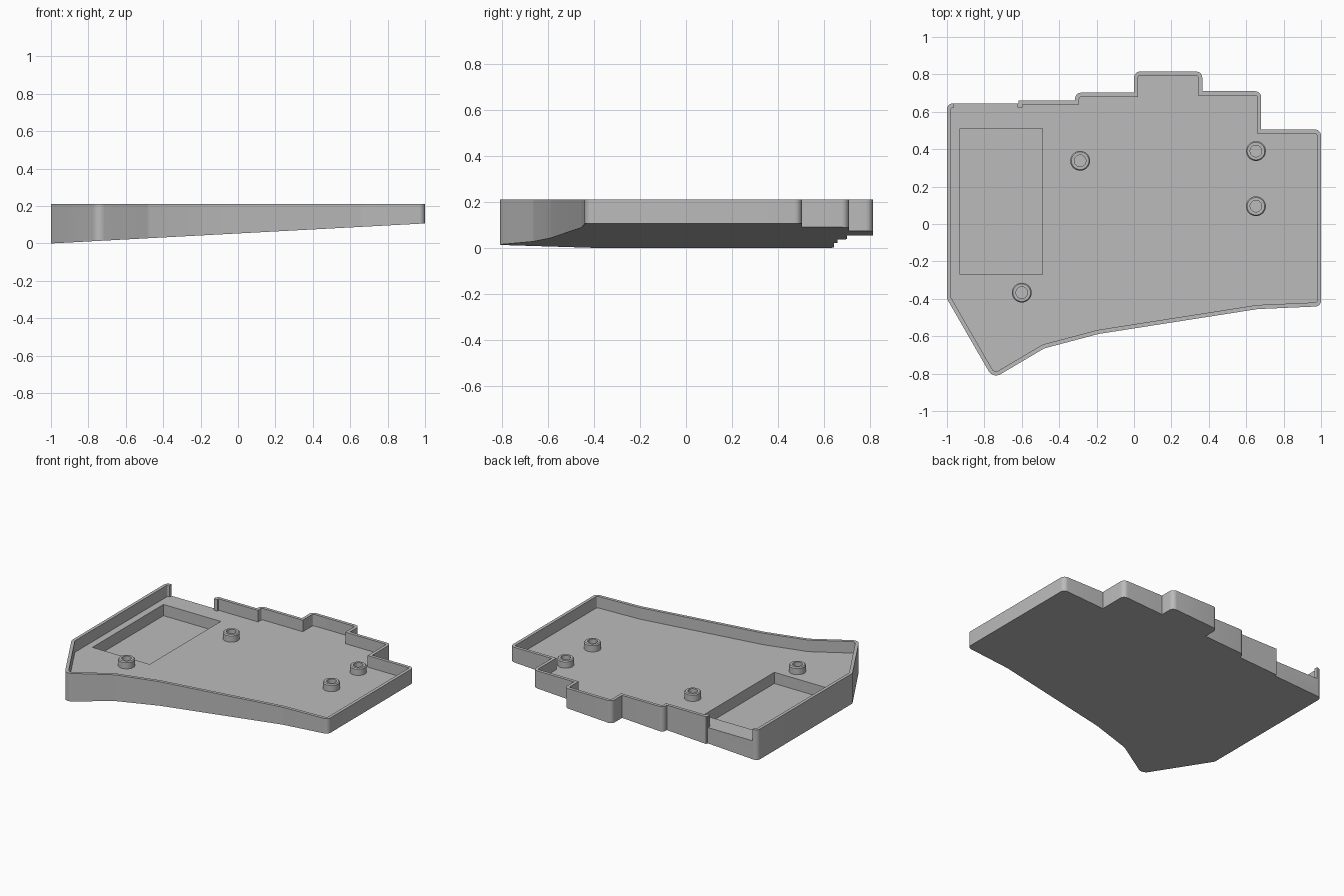
import bpy, bmesh, math
from mathutils import Vector

if "Cube" in bpy.data.objects:
    bpy.data.objects.remove(bpy.data.objects["Cube"], do_unlink=True)

TOP, FLOOR, POCKET, WALL = 0.21, 0.13, 0.052, 0.022
R = 0.032

grey = bpy.data.materials.new("plain grey")
grey.use_nodes = True
grey.diffuse_color = (0.5, 0.5, 0.5, 1)
grey.node_tree.nodes["Principled BSDF"].inputs["Base Color"].default_value = (0.5, 0.5, 0.5, 1)

# Case outline, counter-clockwise: x, y, corner radius
OUTLINE = [
    (-1, 0.645, R), (-1, -0.4, 0.04), (-0.754, -0.827, 0.046), (-0.48, -0.665, 0.06),
    (-0.19, -0.588, 0.06), (0.66, -0.455, 0.1), (1, -0.44, R), (1, 0.505, R),
    (0.68, 0.505, 0), (0.68, 0.71, R), (0.365, 0.71, 0), (0.365, 0.815, R),
    (0, 0.815, R), (0, 0.702, 0), (-0.315, 0.702, R), (-0.315, 0.66, 0),
    (-0.617, 0.66, 0), (-0.617, 0.645, 0),
]


def outline_loop(inset):
    """Outline moved inwards by inset, with its corners rounded."""
    pts = [Vector(p[:2]) for p in OUTLINE]
    n = len(pts)
    loop = []
    for i, (p, spec) in enumerate(zip(pts, OUTLINE)):
        d0 = (p - pts[i - 1]).normalized()
        d1 = (pts[(i + 1) % n] - p).normalized()
        n0, n1 = Vector((-d0.y, d0.x)), Vector((-d1.y, d1.x))
        miter = (n0 + n1) / (1 + n0.dot(n1))
        convex = d0.x * d1.y - d0.y * d1.x > 0
        r = spec[2] - inset if convex else spec[2] + inset * (spec[2] > 0)
        corner = p + miter * inset
        if r <= 0.002:
            loop.append(corner)
            continue
        side = 1 if convex else -1
        centre = corner + miter * r * side
        turn = d0.angle_signed(d1)
        steps = max(2, int(abs(turn) / 0.2))
        for k in range(steps + 1):
            a = -turn * k / steps
            v = -n0 * side * r
            loop.append(centre + Vector((v.x * math.cos(a) - v.y * math.sin(a),
                                         v.x * math.sin(a) + v.y * math.cos(a))))
    return loop


def finish(name, bm):
    bmesh.ops.recalc_face_normals(bm, faces=bm.faces)
    mesh = bpy.data.meshes.new(name)
    bm.to_mesh(mesh)
    bm.free()
    mesh.materials.append(grey)
    ob = bpy.data.objects.new(name, mesh)
    bpy.context.collection.objects.link(ob)
    return ob


def prism(name, loop, bottom, top):
    """Upright prism; bottom is a function of x."""
    bm = bmesh.new()
    low = [bm.verts.new((p[0], p[1], bottom(p[0]))) for p in loop]
    high = [bm.verts.new((p[0], p[1], top)) for p in loop]
    bm.faces.new(low[::-1])
    bm.faces.new(high)
    for i in range(len(loop)):
        bm.faces.new((low[i - 1], low[i], high[i], high[i - 1]))
    return finish(name, bm)


def box(name, x0, x1, y0, y1, z0, z1):
    return prism(name, [(x0, y0), (x1, y0), (x1, y1), (x0, y1)], lambda x: z0, z1)


def activate(ob):
    bpy.ops.object.select_all(action='DESELECT')
    ob.select_set(True)
    bpy.context.view_layer.objects.active = ob


# Case body with a sloping underside
case = prism("case_tray", outline_loop(0), lambda x: 0.0535 * (x + 1), TOP)

# Hollow, recessed pocket and opening in the back wall
cutters = [
    prism("hollow_cutter", outline_loop(WALL), lambda x: FLOOR, 0.4),
    box("pocket_cutter", -0.93, -0.49, -0.27, 0.51, POCKET, 0.3),
    box("opening_cutter", -0.962, -0.622, 0.6, 0.75, FLOOR, 0.35),
]
activate(case)
for cutter in cutters:
    cutter.hide_render = True
    mod = case.modifiers.new(cutter.name, 'BOOLEAN')
    mod.operation = 'DIFFERENCE'
    mod.solver = 'EXACT'
    mod.object = cutter
    bpy.ops.object.modifier_apply(modifier=mod.name)
for cutter in cutters:
    bpy.data.objects.remove(cutter, do_unlink=True)
bpy.ops.object.shade_smooth_by_angle(angle=math.radians(25))


# Hollow screw posts standing on the floor
def screw_post(name, x, y):
    profile = [(0.053, 0.122), (0.053, 0.173), (0.047, 0.18), (0.031, 0.18), (0.031, 0.132)]
    seg = 32
    bm = bmesh.new()
    rings = [[bm.verts.new((x + r * math.cos(math.tau * k / seg),
                            y + r * math.sin(math.tau * k / seg), z)) for k in range(seg)]
             for r, z in profile]
    for a, b in zip(rings, rings[1:]):
        for k in range(seg):
            bm.faces.new((a[k - 1], a[k], b[k], b[k - 1]))
    bm.faces.new(rings[0])
    bm.faces.new(rings[-1])
    activate(finish(name, bm))
    bpy.ops.object.shade_smooth_by_angle(angle=math.radians(25))


for label, x, y in (("back_middle", -0.288, 0.338), ("back_left", 0.652, 0.39),
                    ("middle_left", 0.652, 0.095), ("front_right", -0.6, -0.367)):
    screw_post(label + "_screw_post", x, y)
